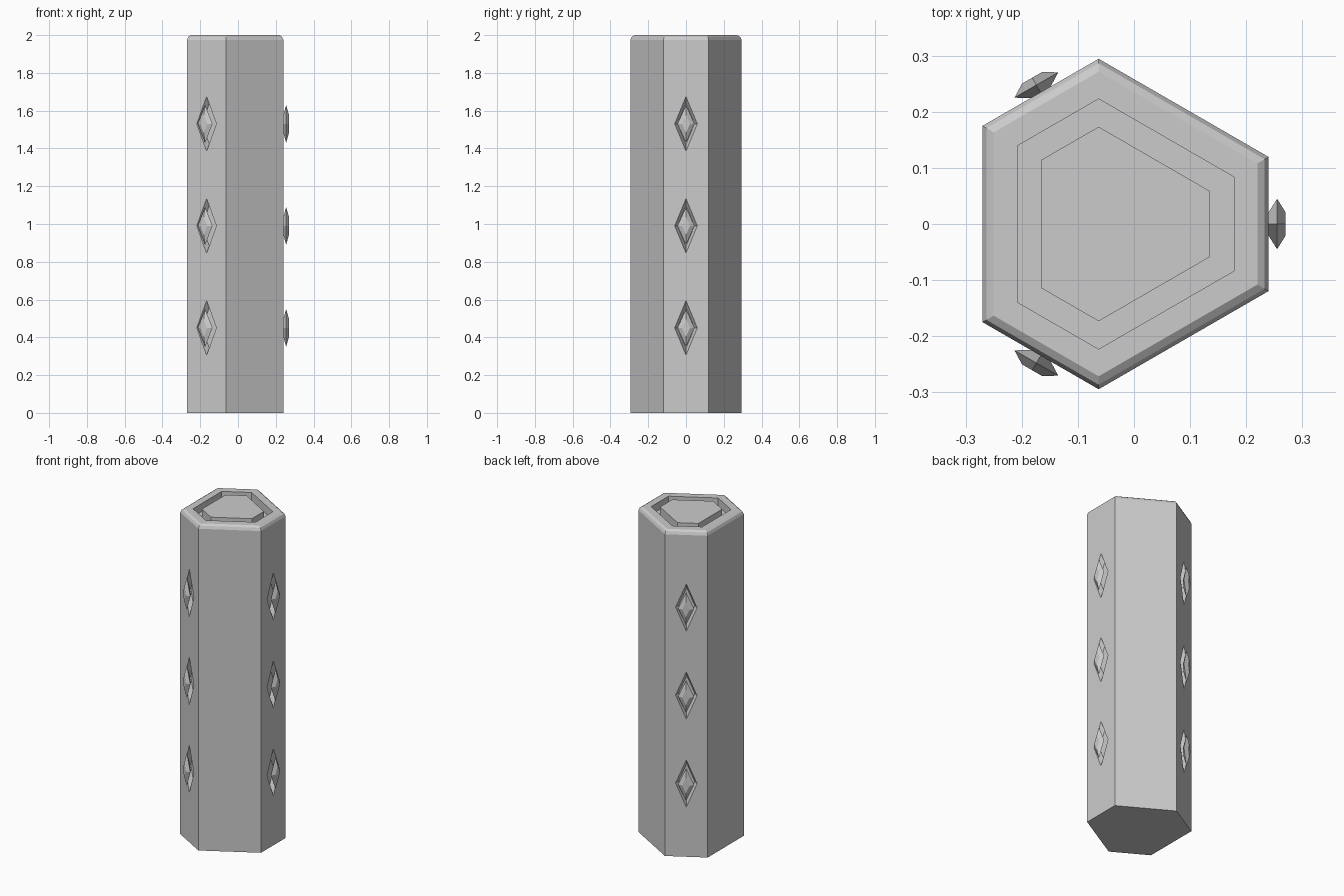
import bpy, bmesh, math
from mathutils import Matrix, Vector

if "Cube" in bpy.data.objects:
    bpy.data.objects.remove(bpy.data.objects["Cube"])

CX = -0.031                 # axis of the pillar
NARROW, WIDE = 0.271, 0.239 # face distances of the alternating hexagon


def hexagon(inset):
    """Corners of the alternating hexagon, inset evenly."""
    pts = []
    for k in range(6):
        d1, d2 = (NARROW, WIDE) if k % 2 == 0 else (WIDE, NARROW)
        d1, d2 = d1 - inset, d2 - inset
        a = math.radians(60 * k)
        t = (d2 - d1 * 0.5) / math.sin(math.pi / 3)
        pts.append((CX + d1 * math.cos(a) - t * math.sin(a),
                    d1 * math.sin(a) + t * math.cos(a)))
    return pts


def diamond(x, w, h):
    return [Vector((x, w, 0)), Vector((x, 0, h)), Vector((x, -w, 0)), Vector((x, 0, -h))]


def loft(bm, rings):
    """Skin successive rings and cap both ends."""
    loops = [[bm.verts.new(p) for p in r] for r in rings]
    n = len(loops[0])
    faces = [bm.faces.new(loops[0][::-1]), bm.faces.new(loops[-1])]
    for a, b in zip(loops, loops[1:]):
        for i in range(n):
            j = (i + 1) % n
            faces.append(bm.faces.new((a[i], a[j], b[j], b[i])))
    return faces


def finish(bm, name):
    bmesh.ops.recalc_face_normals(bm, faces=bm.faces)
    me = bpy.data.meshes.new(name)
    bm.to_mesh(me)
    bm.free()
    ob = bpy.data.objects.new(name, me)
    bpy.context.collection.objects.link(ob)
    return ob


# pillar: prism with rounded top rim, groove and flush island
bm = bmesh.new()
profile = [(0, 0), (0, 1.975), (0.007, 1.991), (0.02, 2.0),
           (0.062, 2.0), (0.062, 1.95), (0.105, 1.95), (0.105, 2.0)]
loft(bm, [[(x, y, z) for x, y in hexagon(i)] for i, z in profile])
pillar = finish(bm, "pillar")


def on_narrow_faces(name, rings):
    """Repeat a diamond shape three times up each narrow face."""
    bm = bmesh.new()
    for k in range(3):
        rot = Matrix.Rotation(math.radians(120 * k), 4, 'Z')
        for z in (0.45, 0.99, 1.53):
            m = Matrix.Translation((CX, 0, z)) @ rot
            loft(bm, [[m @ p for p in diamond(*r)] for r in rings])
    return finish(bm, name)


# tapered diamond recesses
cutter = on_narrow_faces("recess_cutter", [(NARROW - 0.03, 0.045, 0.108),
                                           (NARROW + 0.01, 0.065, 0.157)])
cutter.hide_render = True
cutter.hide_set(True)
mod = pillar.modifiers.new("recesses", 'BOOLEAN')
mod.operation = 'DIFFERENCE'
mod.solver = 'EXACT'
mod.object = cutter

# floating faceted gems in front of the recesses
on_narrow_faces("gems", [(0.271, 0.021, 0.047), (0.286, 0.045, 0.1), (0.301, 0.021, 0.047)])
